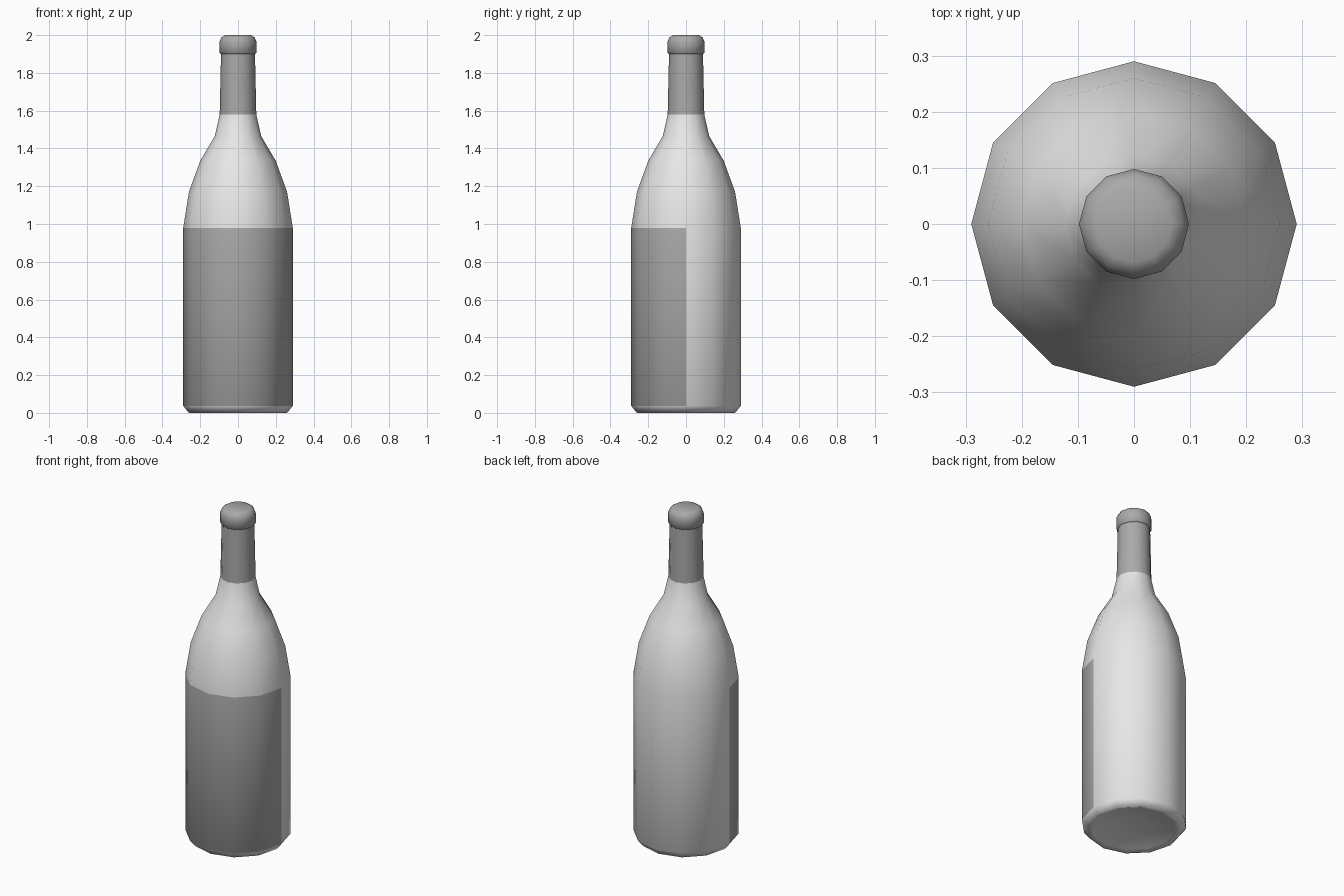
import bpy
import bmesh
from math import cos, sin, pi

old = bpy.data.objects.get("Cube")
if old:
    bpy.data.objects.remove(old, do_unlink=True)

SIDES = 12


def material(name, value):
    mat = bpy.data.materials.new(name)
    mat.use_nodes = True
    color = (value, value, value, 1)
    mat.diffuse_color = color
    mat.node_tree.nodes["Principled BSDF"].inputs["Base Color"].default_value = color
    return mat


glass = material("pale grey glass", 0.8)
paper = material("mid grey paper and foil", 0.4)


def lathe(name, profile, mats, rule=None):
    """Spin (radius, z) points; zero radius closes an end with a fan."""
    bm = bmesh.new()
    rings = []
    for r, z in profile:
        if r == 0:
            rings.append([bm.verts.new((0, 0, z))] * SIDES)
        else:
            rings.append([bm.verts.new((r * cos(2 * pi * i / SIDES),
                                        r * sin(2 * pi * i / SIDES), z))
                          for i in range(SIDES)])
    for low, high in zip(rings, rings[1:]):
        for i in range(SIDES):
            j = (i + 1) % SIDES
            corners = dict.fromkeys((low[i], low[j], high[j], high[i]))
            face = bm.faces.new(list(corners))
            face.smooth = True
            if rule:
                face.material_index = rule(face.calc_center_median())
    bmesh.ops.recalc_face_normals(bm, faces=bm.faces)
    mesh = bpy.data.meshes.new(name)
    bm.to_mesh(mesh)
    bm.free()
    for mat in mats:
        mesh.materials.append(mat)
    obj = bpy.data.objects.new(name, mesh)
    bpy.context.collection.objects.link(obj)
    return obj


# Bottle body with a hollow base; the front half of the straight wall is the label
body = [(0, 0.07), (0.23, 0.008), (0.26, 0), (0.29, 0.037), (0.29, 0.98),
        (0.26, 1.17), (0.2, 1.335), (0.123, 1.465), (0.097, 1.58)]
lathe("bottle_body", body, [glass, paper],
      lambda c: int(c.y < 0 and 0.1 < c.z < 0.9))

# Foil sleeve around the neck
lathe("neck_foil", [(0.097, 1.58), (0.09, 1.9)], [paper])

# Rounded lip and closed top
lip = [(0.09, 1.9), (0.098, 1.905), (0.098, 1.965), (0.088, 1.988),
       (0.068, 2.0), (0, 2.0)]
lathe("lip_cap", lip, [paper])
